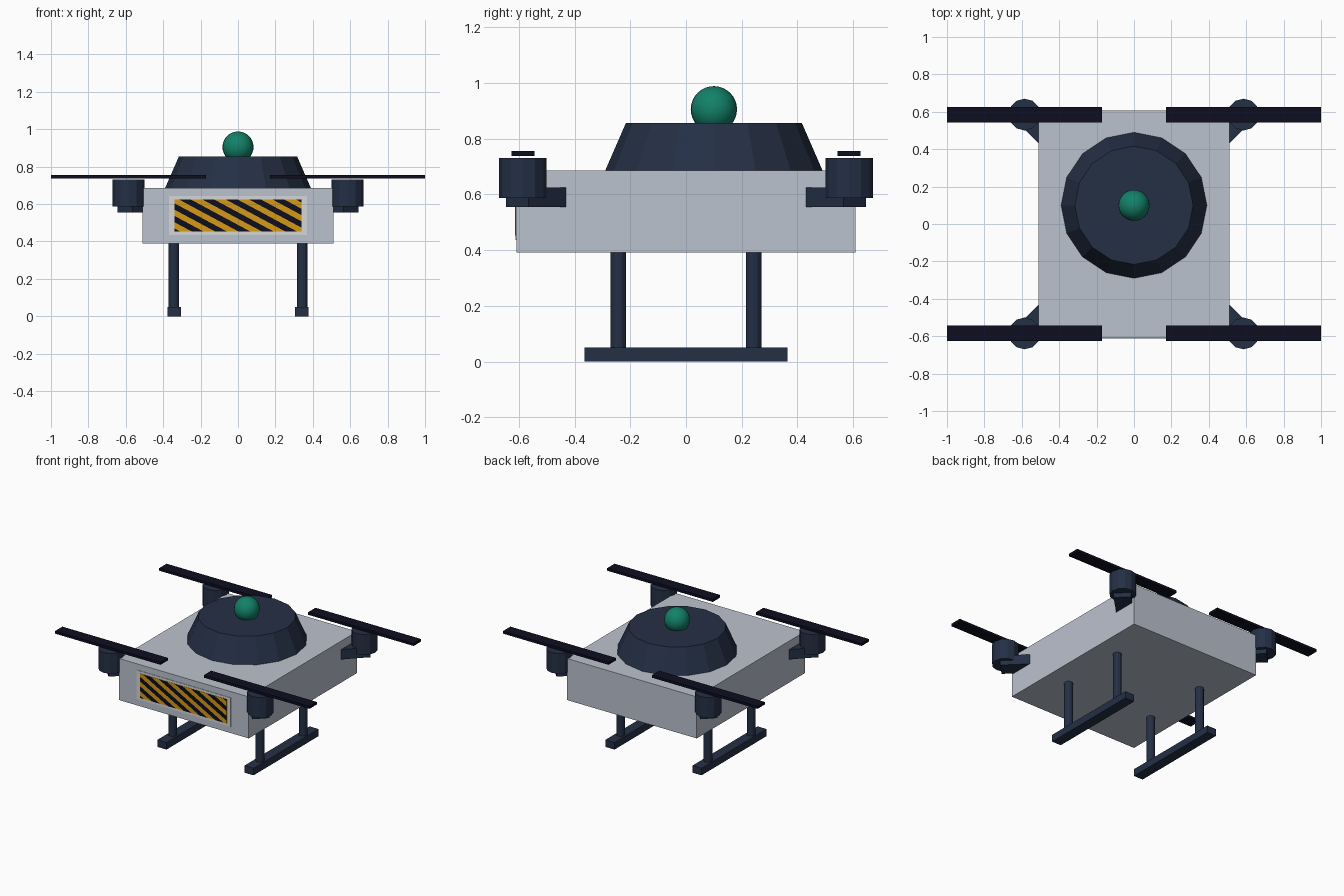
import bpy, bmesh, math
from mathutils import Vector, Matrix

cube = bpy.data.objects.get("Cube")
if cube:
    bpy.data.objects.remove(cube, do_unlink=True)


def material(name, rgb):
    m = bpy.data.materials.new(name)
    m.use_nodes = True
    m.diffuse_color = (*rgb, 1)
    m.node_tree.nodes["Principled BSDF"].inputs["Base Color"].default_value = (*rgb, 1)
    return m


GREY = material("light_grey", (0.5, 0.54, 0.62))
NAVY = material("navy", (0.018, 0.029, 0.06))
BLACK = material("blade_black", (0.004, 0.004, 0.014))
GREEN = material("lamp_green", (0.006, 0.22, 0.14))
AMBER = material("amber", (0.66, 0.32, 0.008))
PALE = material("pale_frame", (0.66, 0.67, 0.67))


def finish(name, bm, mat):
    mesh = bpy.data.meshes.new(name)
    bm.to_mesh(mesh)
    bm.free()
    mesh.materials.append(mat)
    ob = bpy.data.objects.new(name, mesh)
    bpy.context.collection.objects.link(ob)
    return ob


def box(name, centre, size, mat, turn=0.0):
    bm = bmesh.new()
    bmesh.ops.create_cube(bm, size=1, matrix=Matrix.Translation(centre)
                          @ Matrix.Rotation(turn, 4, 'Z') @ Matrix.Diagonal((*size, 1)))
    return finish(name, bm, mat)


def cylinder(name, x, y, z0, z1, r0, r1, sides, mat):
    bm = bmesh.new()
    bmesh.ops.create_cone(bm, cap_ends=True, segments=sides, radius1=r0, radius2=r1,
                          depth=z1 - z0, matrix=Matrix.Translation((x, y, (z0 + z1) / 2)))
    return finish(name, bm, mat)


# Body, turret and lamp
box("body", (0, 0, 0.538), (1.02, 1.216, 0.295), GREY)
cylinder("turret", 0, 0.1, 0.685, 0.855, 0.39, 0.316, 16, NAVY)
bm = bmesh.new()
bmesh.ops.create_uvsphere(bm, u_segments=24, v_segments=16, radius=0.083,
                          matrix=Matrix.Translation((0, 0.1, 0.905)))
for f in bm.faces:
    f.smooth = True
finish("lamp", bm, GREEN)

# Arms, motors and rotor blades at the four corners
R = 0.585
for sx, side in ((1, "left"), (-1, "right")):
    for sy, end in ((-1, "front"), (1, "back")):
        tag = f"{end}_{side}"
        box(f"arm_{tag}", (sx * 0.505, sy * 0.505, 0.59), (0.283, 0.113, 0.07), NAVY,
            math.atan2(sy, sx))
        cylinder(f"motor_{tag}", sx * R, sy * R, 0.587, 0.731, 0.085, 0.085, 12, NAVY)
        box(f"blade_{tag}", (sx * R, sy * R, 0.747), (0.83, 0.083, 0.018), BLACK)
        cylinder(f"leg_{tag}", sx * 0.343, sy * 0.243, 0.04, 0.4, 0.028, 0.028, 12, NAVY)
    # Landing skid
    box(f"skid_{side}", (sx * 0.342, 0, 0.025), (0.072, 0.73, 0.05), NAVY)

# Front warning panel
FRONT, MID = -0.608, 0.539
W, H = 0.34, 0.086
box("panel_frame", (0, FRONT - 0.001, MID), (0.74, 0.004, 0.206), PALE)
box("panel_amber", (0, FRONT - 0.002, MID), (2 * W, 0.006, 2 * H), AMBER)

# Slanted stripes, trimmed to the panel
bm = bmesh.new()
step, slant = 0.125, 0.16
for i in range(-5, 6):
    x, y = i * step, FRONT - 0.0065
    w = step * 0.25
    bm.faces.new([bm.verts.new(p) for p in (
        (x - w + slant, y, MID - H), (x + w + slant, y, MID - H),
        (x + w - slant, y, MID + H), (x - w - slant, y, MID + H))])
for s in (1, -1):
    bmesh.ops.bisect_plane(bm, geom=bm.verts[:] + bm.edges[:] + bm.faces[:],
                           plane_co=Vector((s * W, 0, 0)), plane_no=Vector((s, 0, 0)),
                           clear_outer=True)
finish("panel_stripes", bm, BLACK)
